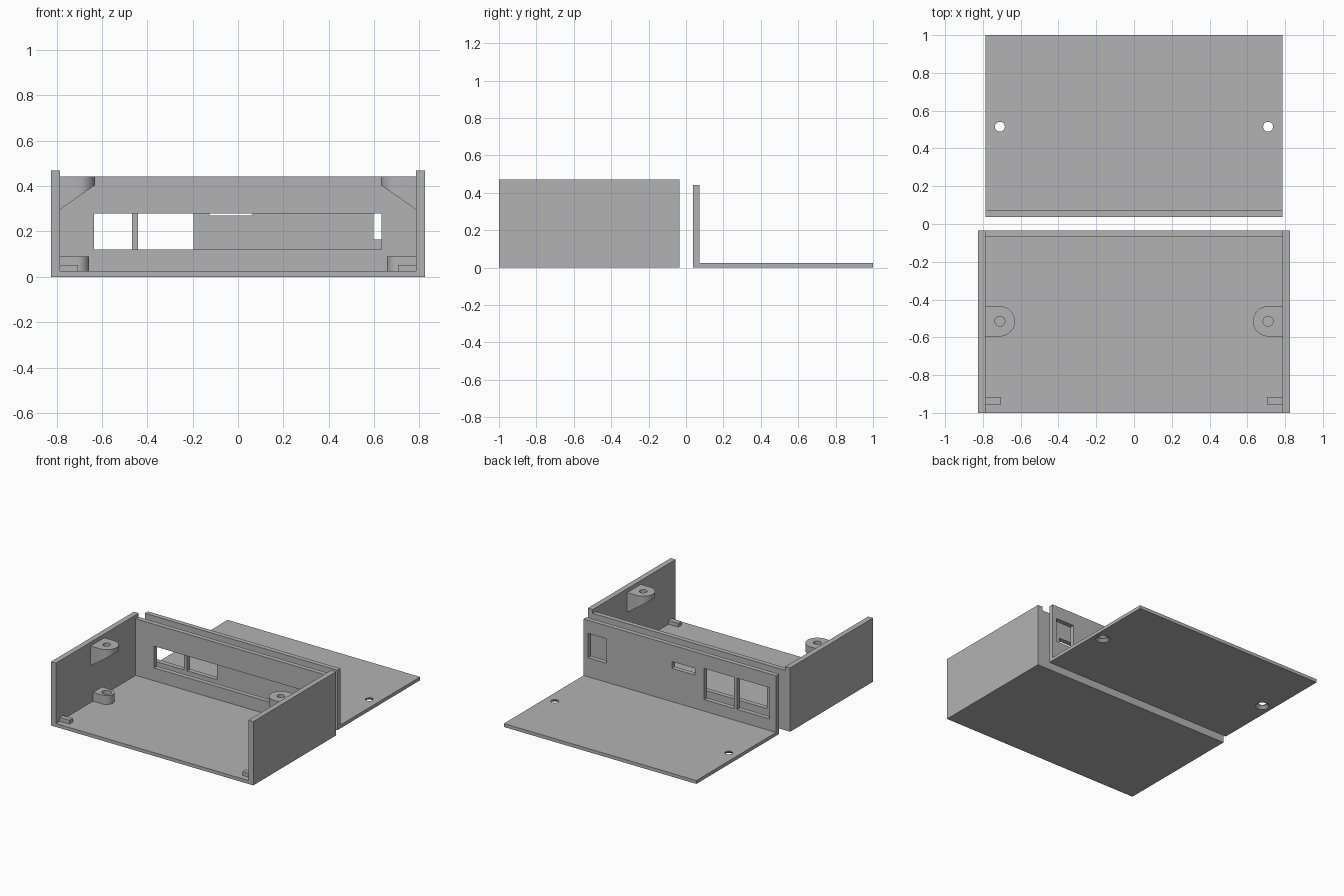
import bpy, bmesh, math
from mathutils import Vector

if "Cube" in bpy.data.objects:
    bpy.data.objects.remove(bpy.data.objects["Cube"], do_unlink=True)

grey = bpy.data.materials.new("plain grey")
grey.use_nodes = True
grey.diffuse_color = (0.45, 0.45, 0.45, 1)
grey.node_tree.nodes["Principled BSDF"].inputs["Base Color"].default_value = (0.45, 0.45, 0.45, 1)


def finish(bm, name):
    bmesh.ops.recalc_face_normals(bm, faces=bm.faces)
    mesh = bpy.data.meshes.new(name)
    bm.to_mesh(mesh)
    bm.free()
    mesh.materials.append(grey)
    obj = bpy.data.objects.new(name, mesh)
    bpy.context.collection.objects.link(obj)
    return obj


def box(name, xs, ys, zs):
    bm = bmesh.new()
    bmesh.ops.create_cube(bm, size=1)
    for v in bm.verts:
        v.co = [sum(r) / 2 + c * (r[1] - r[0]) for c, r in zip(v.co, (xs, ys, zs))]
    return finish(bm, name)


def cylinder(name, centre, r1, depth, r2=None, along_y=False):
    bm = bmesh.new()
    bmesh.ops.create_cone(bm, cap_ends=True, segments=48, radius1=r1,
                          radius2=r1 if r2 is None else r2, depth=depth)
    for v in bm.verts:
        if along_y:
            v.co = Vector((v.co.x, v.co.z, v.co.y))
        v.co += Vector(centre)
    return finish(bm, name)


def cut(obj, cutters):
    bpy.context.view_layer.objects.active = obj
    for c in cutters:
        mod = obj.modifiers.new("cut", "BOOLEAN")
        mod.operation = "DIFFERENCE"
        mod.solver = "EXACT"
        mod.object = c
        bpy.ops.object.modifier_apply(modifier=mod.name)
        bpy.data.objects.remove(c, do_unlink=True)


def smooth(obj):
    bpy.ops.object.select_all(action="DESELECT")
    obj.select_set(True)
    bpy.context.view_layer.objects.active = obj
    bpy.ops.object.shade_smooth_by_angle(angle=math.radians(30))


OUT, IN = 0.825, 0.785          # outer and inner half widths
FLOOR, TOP, RIM = 0.025, 0.442, 0.47
SCREW_X, SCREW_Y = 0.71, 0.515


def boss(name, side, radius, z0, z1, sloped=False):
    """Round-nosed lug that runs into the side wall."""
    bm = bmesh.new()
    pts = [(IN, radius)]
    for i in range(25):
        a = math.pi / 2 + math.pi * i / 24
        pts.append((SCREW_X + radius * math.cos(a), radius * math.sin(a)))
    pts.append((IN, -radius))
    face = bm.faces.new([bm.verts.new((side * x, y - SCREW_Y, z0)) for x, y in pts])
    up = bmesh.ops.extrude_face_region(bm, geom=[face])
    for v in up["geom"]:
        if isinstance(v, bmesh.types.BMVert):
            v.co.z = z1
    if sloped:
        res = bmesh.ops.bisect_plane(
            bm, geom=bm.verts[:] + bm.edges[:] + bm.faces[:],
            plane_co=(side * IN, 0, 0.297), plane_no=(side * 0.108, 0, 0.155), clear_inner=True)
        rim = [e for e in res["geom_cut"] if isinstance(e, bmesh.types.BMEdge)]
        bmesh.ops.holes_fill(bm, edges=rim)
    return finish(bm, name)


# Tray: floor, side walls and slotted back wall
box("tray_floor", (-OUT, OUT), (-1, -0.035), (0, FLOOR))
for side, label in ((1, "left"), (-1, "right")):
    box("tray_wall_" + label, sorted((side * IN, side * OUT)), (-1, -0.035), (FLOOR, RIM))
    box("front_tab_" + label, sorted((side * 0.705, side * IN)), (-0.955, -0.917), (FLOOR, 0.053))

    # Upper lid lug with sloping underside, and lower standoff
    upper = boss("lid_lug_" + label, side, 0.08, 0.25, TOP, sloped=True)
    cut(upper, [cylinder("cutter", (side * SCREW_X, -SCREW_Y, 0.4), 0.026, 0.5)])
    smooth(upper)
    lower = boss("standoff_" + label, side, 0.053, FLOOR, 0.09)
    cut(lower, [cylinder("cutter", (side * SCREW_X, -SCREW_Y, 0.08), 0.032, 0.09)])
    smooth(lower)

back = box("tray_back_wall", (-IN, IN), (-0.07, -0.035), (FLOOR, TOP))
cut(back, [box("cutter", (-0.635, 0.632), (-0.2, 0.1), (0.12, 0.28))]
    + [cylinder("cutter", (x, -0.05, 0.18), 0.029, 0.2, along_y=True) for x in (-0.695, 0.687)])
smooth(back)

# Lid: plate with countersunk screw holes
lid = box("lid_plate", (-IN, IN), (0.037, 1), (0, FLOOR))
for side in (1, -1):
    cut(lid, [cylinder("cutter", (side * SCREW_X, SCREW_Y, 0), 0.026, 0.2),
              cylinder("cutter", (side * SCREW_X, SCREW_Y, 0.005), 0.06, 0.03, 0.026)])
smooth(lid)

# Lid: upright panel with connector openings
panel = box("connector_panel", (-IN, IN), (0.037, 0.072), (FLOOR, TOP))
windows = (((-0.73, -0.468), (0.11, 0.34)), ((-0.44, -0.197), (0.11, 0.34)),
           ((-0.125, 0.065), (0.27, 0.32)), ((0.597, 0.75), (0.165, 0.345)))
rounds = ((0.155, 0.305, 0.048), (0.323, 0.305, 0.048), (0.503, 0.234, 0.075))
cut(panel, [box("cutter", xs, (-0.1, 0.2), zs) for xs, zs in windows]
    + [cylinder("cutter", (x, 0.05, z), r, 0.3, along_y=True) for x, z, r in rounds])
smooth(panel)
